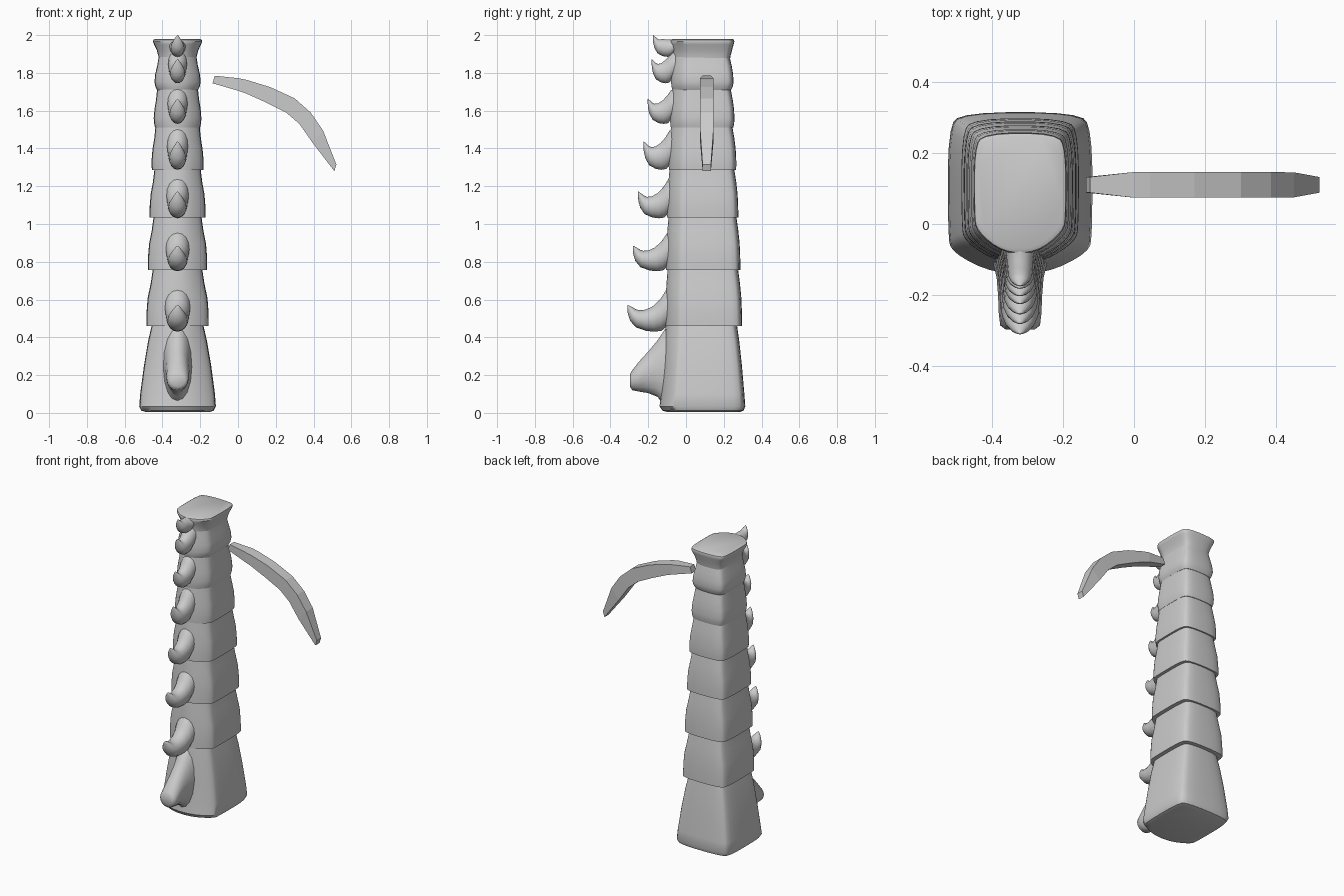
import bpy, bmesh, math

CX = -0.32  # column axis


def loft(name, rings, smooth=True, angle=40):
    """Skin a list of equal-length closed rings and cap both ends."""
    bm = bmesh.new()
    vs = [[bm.verts.new(p) for p in r] for r in rings]
    n = len(vs[0])
    for a, b in zip(vs, vs[1:]):
        for i in range(n):
            j = (i + 1) % n
            bm.faces.new((a[i], a[j], b[j], b[i]))
    bm.faces.new(vs[0][::-1])
    bm.faces.new(vs[-1])
    bmesh.ops.recalc_face_normals(bm, faces=bm.faces)
    me = bpy.data.meshes.new(name)
    bm.to_mesh(me)
    bm.free()
    ob = bpy.data.objects.new(name, me)
    bpy.context.collection.objects.link(ob)
    if smooth:
        bpy.ops.object.select_all(action='DESELECT')
        bpy.context.view_layer.objects.active = ob
        ob.select_set(True)
        bpy.ops.object.shade_smooth_by_angle(angle=math.radians(angle))
    return ob


def section(z, hw, yb, yf):
    """Rounded vertebra outline with a narrowed front."""
    half = [(0.36 * hw, yf), (0.95 * hw, yf + 0.06), (hw, yf + 0.11),
            (hw, yb - 0.045), (0.8 * hw, yb)]
    pts = half + [(-x, y) for x, y in reversed(half)]
    for _ in range(2):
        out = []
        for (ax, ay), (bx, by) in zip(pts, pts[1:] + pts[:1]):
            out += [(.75 * ax + .25 * bx, .75 * ay + .25 * by),
                    (.25 * ax + .75 * bx, .25 * ay + .75 * by)]
        pts = out
    return [(CX + x, y, z) for x, y in pts]


def horn(name, pairs, n=16):
    """Elliptical rings between upper and lower edge points (y, z), with half width."""
    rings = []
    for (uy, uz), (ly, lz), hw in pairs:
        rings.append([(CX + hw * math.sin(t),
                       (uy + ly) / 2 + (uy - ly) / 2 * math.cos(t),
                       (uz + lz) / 2 + (uz - lz) / 2 * math.cos(t))
                      for t in (2 * math.pi * i / n for i in range(n))])
    return loft(name, rings, angle=60)


# Base block
loft("base_block", [section(*r) for r in [
    (0.005, .17, .285, -.10), (0.012, .192, .305, -.125), (0.035, .203, .314, -.14),
    (0.1, .198, .309, -.132), (0.25, .178, .296, -.122), (0.38, .156, .282, -.114),
    (0.48, .133, .268, -.105)]])

# Base knob
horn("base_knob", [
    ((-.05, .50), (-.05, .03), .085), ((-.11, .445), (-.12, .04), .075),
    ((-.15, .385), (-.15, .085), .066), ((-.20, .325), (-.20, .105), .062),
    ((-.25, .27), (-.25, .113), .06), ((-.285, .225), (-.285, .12), .056),
    ((-.297, .205), (-.297, .14), .04)])

# Stacked vertebrae
Z = [.46, .757, 1.035, 1.285, 1.51, 1.71, 1.88]
WB = [.165, .157, .148, .138, .127, .123]
WT = [.13, .126, .122, .117, .108, .100]
YB = [.297, .288, .277, .267, .258, .253]
YF = [-.11, -.105, -.10, -.092, -.085, -.08]
for i in range(6):
    z, h, w, t, yb, yf = Z[i], Z[i + 1] - Z[i], WB[i], WT[i], YB[i], YF[i]
    soft = (0, 0, 0, .002, .008, .014)[i]
    prof = [(-.002, w * .7, .06), (0, w - soft, soft), (.10, w - soft * .4, soft * .4),
            (.25, w * .995, .001), (.5, w * .96, .004), (.75, .5 * (w * .94 + t), .011),
            (1.03, t, .022)]
    loft(f"vertebra_{i + 1}",
         [section(z + f * h, hw, yb - d, yf + d * .6) for f, hw, d in prof])

# Flared top vertebra
loft("top_vertebra", [section(*r) for r in [
    (1.865, .099, .232, -.066), (1.89, .102, .236, -.066), (1.92, .110, .244, -.07),
    (1.95, .124, .252, -.078), (1.965, .13, .256, -.083), (1.975, .128, .254, -.08),
    (1.98, .118, .245, -.07)]])

# Front spikes: one shape, outward (d) and upward (h) fractions, scaled per vertebra
SHAPE = [((-.2, 1.8), (-.2, .22), 1.25), ((.0, 1.55), (.0, .18), 1.22),
         ((.16, 1.2), (.12, .03), 1.12), ((.36, .93), (.30, .0), 1.04),
         ((.54, .82), (.52, .03), 1.0), ((.70, .80), (.78, .16), .93),
         ((.79, .84), (.93, .40), .74), ((.87, .91), (.99, .66), .48),
         ((.95, .97), (1.0, .87), .22), ((.985, 1.0), (1.0, .985), .03)]
TIP = [(-.31, .572), (-.281, .885), (-.254, 1.172), (-.225, 1.437),
       (-.203, 1.663), (-.182, 1.873), (-.175, 2.0)]
LOW = [.43, .75, 1.03, 1.287, 1.53, 1.745, 1.885]
HW = [.055, .051, .048, .045, .043, .04, .036]
for i, ((ty, tz), lo, hw) in enumerate(zip(TIP, LOW, HW)):
    root = (YF + [-.07])[i] + .005
    up = 1 if i < 6 else .5
    f = lambda p: (root + p[0] * (ty - root),
                   lo + (tz - lo) * (p[1] if p[1] < 1 else 1 + (p[1] - 1) * up * (1 - .1 * i)))
    shape = SHAPE if i < 6 else [((a, min(b, .8)) if a < .5 else (a, b), l, w)
                                 for (a, b), l, w in SHAPE]
    horn(f"spike_{i + 1}", [(f(u), f(l), hw * w) for u, l, w in shape])

# Curved rib, flat faced
RIB = [((-.123, 1.785), (-.135, 1.745), .022), ((.0, 1.772), (.0, 1.706), .036),
       ((.045, 1.763), (.04, 1.692), .036), ((.17, 1.725), (.145, 1.645), .036),
       ((.30, 1.665), (.255, 1.59), .036), ((.385, 1.59), (.325, 1.53), .036),
       ((.45, 1.495), (.395, 1.43), .035), ((.521, 1.315), (.51, 1.28), .022)]
loft("rib", [[(a, .11 - w, b), (a, .11 + w, b), (c, .11 + w, d), (c, .11 - w, d)]
             for (a, b), (c, d), w in RIB], smooth=False)
